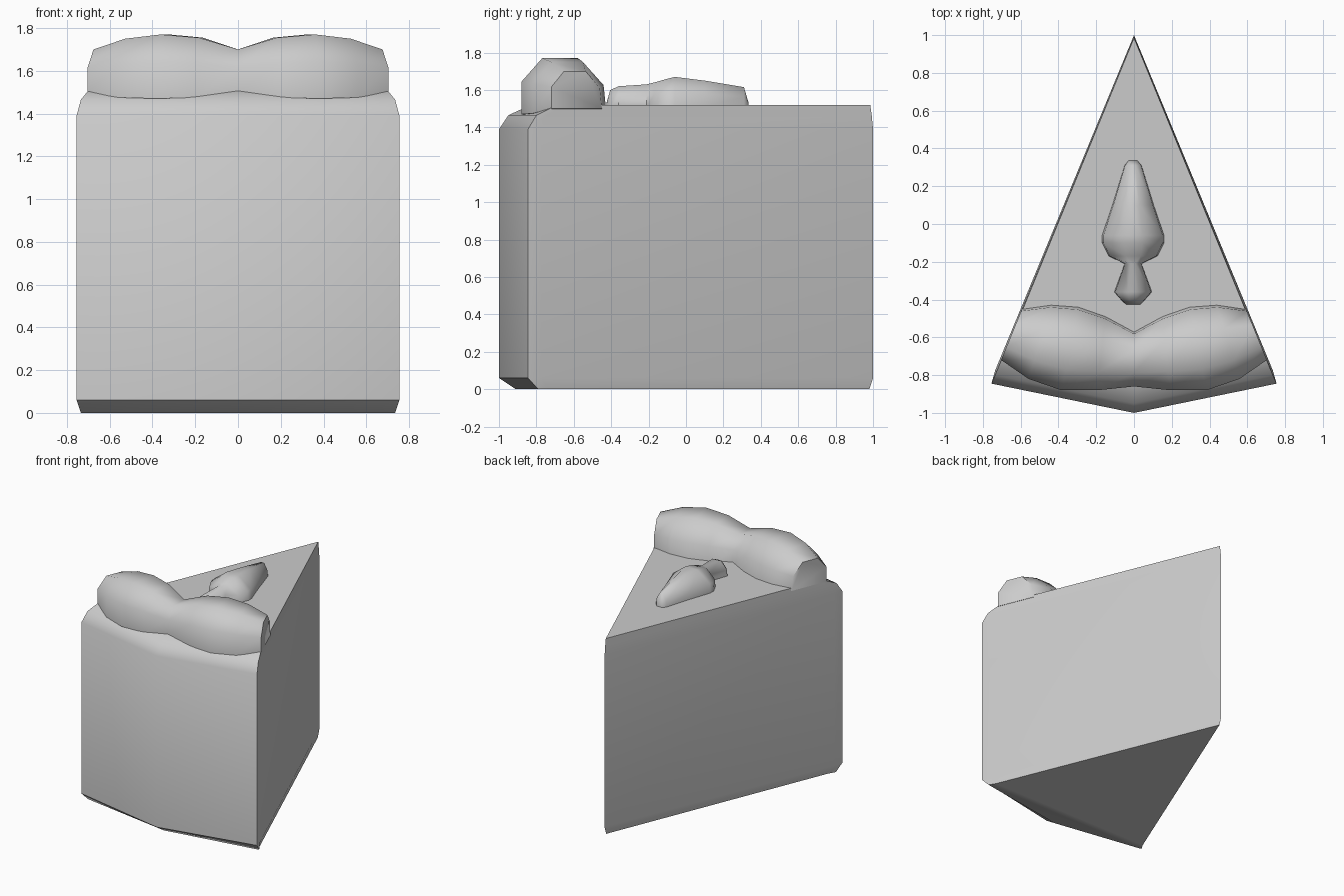
import bpy
import bmesh
import math

if "Cube" in bpy.data.objects:
    bpy.data.objects.remove(bpy.data.objects["Cube"])

# Single plain material
grey = bpy.data.materials.new("light_grey")
grey.use_nodes = True
COLOUR = (0.6, 0.6, 0.6, 1)
grey.diffuse_color = COLOUR
grey.node_tree.nodes["Principled BSDF"].inputs["Base Color"].default_value = COLOUR


def loft(name, rings, angle):
    """Skin a stack of equal-sized closed rings and cap both ends."""
    bm = bmesh.new()
    rows = [[bm.verts.new(p) for p in ring] for ring in rings]
    n = len(rows[0])
    for a, b in zip(rows, rows[1:]):
        for i in range(n):
            j = (i + 1) % n
            bm.faces.new((a[i], a[j], b[j], b[i]))
    bm.faces.new(rows[0])
    bm.faces.new(rows[-1])
    bmesh.ops.recalc_face_normals(bm, faces=bm.faces)
    mesh = bpy.data.meshes.new(name)
    bm.to_mesh(mesh)
    bm.free()
    obj = bpy.data.objects.new(name, mesh)
    bpy.context.collection.objects.link(obj)
    mesh.materials.append(grey)
    bpy.ops.object.select_all(action="DESELECT")
    obj.select_set(True)
    bpy.context.view_layer.objects.active = obj
    bpy.ops.object.shade_smooth_by_angle(angle=math.radians(angle))
    return obj


# Cake wedge: plan outline at each height, with softened outer edges
def wedge_ring(z, front, corner, side, tip):
    (cx, cy), (sx, sy) = corner, side
    return [(0, front, z), (cx, cy, z), (sx, sy, z),
            (0, tip, z), (-sx, sy, z), (-cx, cy, z)]


full = (-1, (0.755, -0.845), (0.735, -0.775), 1)
loft("cake_slice", [
    wedge_ring(0, -0.91, (0.735, -0.79), (0.705, -0.74), 0.98),
    wedge_ring(0.06, *full),
    wedge_ring(1.39, *full),
    wedge_ring(1.465, -0.95, (0.735, -0.80), (0.715, -0.745), 0.993),
    wedge_ring(1.52, -0.83, (0.69, -0.69), (0.67, -0.65), 0.985),
], 50)

# Two-lobed cream roll, trimmed flush with the wedge sides
SECTION = [(0, 0), (0, 0.58), (0.25, 1), (0.68, 1), (0.96, 0.55), (1, 0)]
LOBE = [  # side fraction, front y, back y, base z, top z
    (0, -0.86, -0.57, 1.50, 1.70),
    (0.25, -0.88, -0.485, 1.475, 1.755),
    (0.5, -0.88, -0.435, 1.47, 1.77),
    (0.75, -0.82, -0.425, 1.475, 1.75),
    (1, -0.72, -0.45, 1.50, 1.70),
]


def cream_ring(side, t, front, back, base, top):
    ring = []
    for u, v in SECTION:
        y = front + u * (back - front)
        ring.append((side * t * 0.409 * (1 - y), y, base + v * (top - base)))
    return ring


loft("cream_roll",
     [cream_ring(-1, *row) for row in reversed(LOBE[1:])]
     + [cream_ring(1, *row) for row in LOBE], 60)

# Piped drop on top: a small bud followed by a long tapering one
DROP = [  # y, half width, ridge height
    (-0.425, 0.04, 1.53), (-0.405, 0.06, 1.60), (-0.36, 0.10, 1.62),
    (-0.21, 0.045, 1.63), (-0.17, 0.13, 1.64), (-0.10, 0.165, 1.66),
    (-0.06, 0.165, 1.67), (0.10, 0.11, 1.65), (0.31, 0.045, 1.615),
    (0.335, 0.025, 1.53),
]


def drop_ring(y, w, top):
    half = [(w, 1.51), (w * 0.95, 1.51 + 0.5 * (top - 1.51)), (w * 0.3, top)]
    outline = half + [(-x, z) for x, z in reversed(half)]
    return [(x - 0.005, y, z) for x, z in outline]


loft("piped_drop", [drop_ring(*row) for row in DROP], 60)
